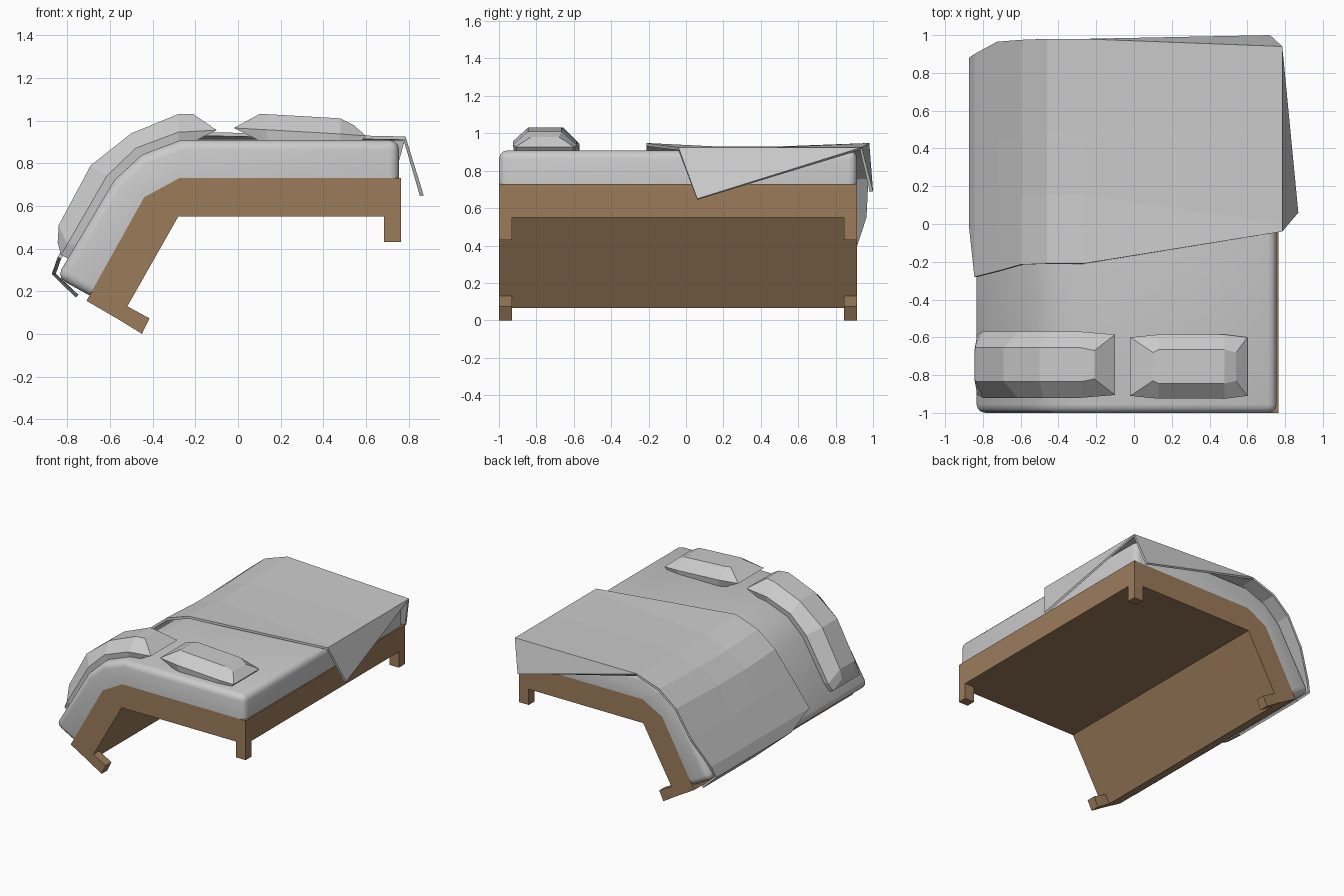
import bpy, bmesh, math
from mathutils import Vector

if "Cube" in bpy.data.objects:
    bpy.data.objects.remove(bpy.data.objects["Cube"])

wood = bpy.data.materials.new("wood")
wood.diffuse_color = (0.33, 0.2, 0.105, 1)
wood.use_nodes = True
wood.node_tree.nodes["Principled BSDF"].inputs["Base Color"].default_value = wood.diffuse_color


def make(name, verts, faces, mat=None):
    me = bpy.data.meshes.new(name)
    me.from_pydata([Vector(v) for v in verts], [], faces)
    bm = bmesh.new()
    bm.from_mesh(me)
    bmesh.ops.recalc_face_normals(bm, faces=bm.faces)
    bm.to_mesh(me)
    bm.free()
    if mat:
        me.materials.append(mat)
    ob = bpy.data.objects.new(name, me)
    bpy.context.collection.objects.link(ob)
    return ob


def extrude_y(name, prof, y0, y1, mat=None):
    n = len(prof)
    verts = [(x, y, z) for y in (y0, y1) for x, z in prof]
    faces = [list(range(n)), list(range(n, 2 * n))]
    faces += [(i, (i + 1) % n, (i + 1) % n + n, i + n) for i in range(n)]
    return make(name, verts, faces, mat)


# Bent bed base
top_line = [(-0.71, 0.155), (-0.44, 0.64), (-0.275, 0.73), (0.765, 0.73)]
extrude_y("bed_base", top_line + [(0.765, 0.55), (-0.28, 0.55), (-0.555, 0.065)],
          -1, 0.915, wood)

# Four feet: two straight, two on the bent end
for tag, y in (("front", -1), ("back", 0.845)):
    extrude_y(tag + "_right_foot",
              [(0.685, 0.55), (0.765, 0.55), (0.765, 0.43), (0.685, 0.43)],
              y, y + 0.07, wood)
    extrude_y(tag + "_left_foot",
              [(-0.52, 0.13), (-0.555, 0.065), (-0.45, 0.0), (-0.415, 0.073)],
              y, y + 0.07, wood)

# Mattress following the bend, upper edges rounded
mattress = extrude_y("mattress",
                     [(-0.695, 0.18), (-0.44, 0.64), (-0.275, 0.73), (0.755, 0.73),
                      (0.755, 0.908), (-0.27, 0.908), (-0.45, 0.84), (-0.58, 0.72),
                      (-0.85, 0.265)], -1, 0.915)
bm = bmesh.new()
bm.from_mesh(mattress.data)
bm.verts.ensure_lookup_table()
base = {bm.verts[i + k] for i in range(4) for k in (0, 9)}
edges = [e for e in bm.edges if e.calc_face_angle(0) > math.radians(60)
         and not (e.verts[0] in base and e.verts[1] in base)]
bmesh.ops.bevel(bm, geom=edges, offset=0.045, segments=3, profile=0.5, affect='EDGES')
bm.to_mesh(mattress.data)
bm.free()
bpy.context.view_layer.objects.active = mattress
mattress.select_set(True)
bpy.ops.object.shade_smooth_by_angle(angle=math.radians(40))
mattress.select_set(False)


# Pillows: stations of (bottom, middle, top) points in the xz plane
def pillow(name, stations, yc, widths):
    verts, faces = [], []
    last = len(stations) - 1
    for k, st in enumerate(stations):
        for (x, z), w in zip(st, widths):
            w = w - 0.015 if k in (0, last) else w
            verts += [(x, yc - w, z), (x, yc + w, z)]
    ring = [0, 2, 4, 5, 3, 1]
    for k in range(last):
        a, b = 6 * k, 6 * k + 6
        for i in range(6):
            p, q = ring[i], ring[(i + 1) % 6]
            faces.append((a + p, a + q, b + q, b + p))
    for a in (0, 6 * last):
        faces += [(a, a + 1, a + 3, a + 2), (a + 2, a + 3, a + 5, a + 4)]
    return make(name, verts, faces)


pillow("right_pillow",
       [((0.10, 0.905), (-0.02, 0.965), (0.10, 1.03)),
        ((0.14, 0.905), (0.13, 0.957), (0.13, 1.03)),
        ((0.48, 0.905), (0.48, 0.937), (0.48, 1.01)),
        ((0.58, 0.905), (0.60, 0.928), (0.54, 0.98))], -0.755, (0.165, 0.17, 0.09))
pillow("bent_pillow",
       [((-0.20, 0.905), (-0.10, 0.955), (-0.21, 1.03)),
        ((-0.28, 0.90), (-0.28, 0.945), (-0.28, 1.03)),
        ((-0.45, 0.835), (-0.48, 0.87), (-0.50, 0.94)),
        ((-0.58, 0.71), (-0.615, 0.74), (-0.69, 0.79)),
        ((-0.75, 0.42), (-0.80, 0.42), (-0.84, 0.51)),
        ((-0.79, 0.35), (-0.83, 0.37), (-0.845, 0.43))], -0.745, (0.17, 0.175, 0.09))

# Blanket columns: x, z, then y of front edge, crease, middle and back edge
cols = [(0.785, 0.925, -0.04, 0.0, 0.48, 0.94),
        (-0.27, 0.93, -0.21, 0.15, 0.50, 0.98),
        (-0.46, 0.865, -0.21, 0.15, 0.49, 0.98),
        (-0.60, 0.75, -0.215, 0.15, 0.46, 0.975),
        (-0.725, 0.56, -0.25, 0.19, 0.46, 0.965),
        (-0.845, 0.36, -0.28, 0.24, 0.46, 0.90),
        (-0.873, 0.28, -0.02, 0.25, 0.46, 0.88)]
verts, faces = [], []
for k, (x, z, *ys) in enumerate(cols):
    for j, y in enumerate(ys):
        lift = 0.018 if j in (0, 3) and 0 < k < 4 else 0
        verts.append((x, y, z + lift))
for k in range(len(cols) - 1):
    for j in range(3):
        a = 4 * k + j
        faces.append((a, a + 1, a + 5, a + 4))
# Hanging flaps on the right and back, tuck under the bent end
n = len(verts)
verts += [(0.87, 0.06, 0.65), (0.72, 1.0, 0.69), (-0.76, 0.25, 0.17), (-0.76, 0.88, 0.17)]
faces += [(0, n, 3), (3, n + 1, 7), (24, n + 2, 25),
          (25, n + 2, 26), (26, n + 2, n + 3, 27)]
blanket = make("blanket", verts, faces)
if sum(p.normal.z * p.area for p in blanket.data.polygons) < 0:
    blanket.data.flip_normals()
sol = blanket.modifiers.new("thickness", 'SOLIDIFY')
sol.thickness = 0.018
sol.offset = -1
